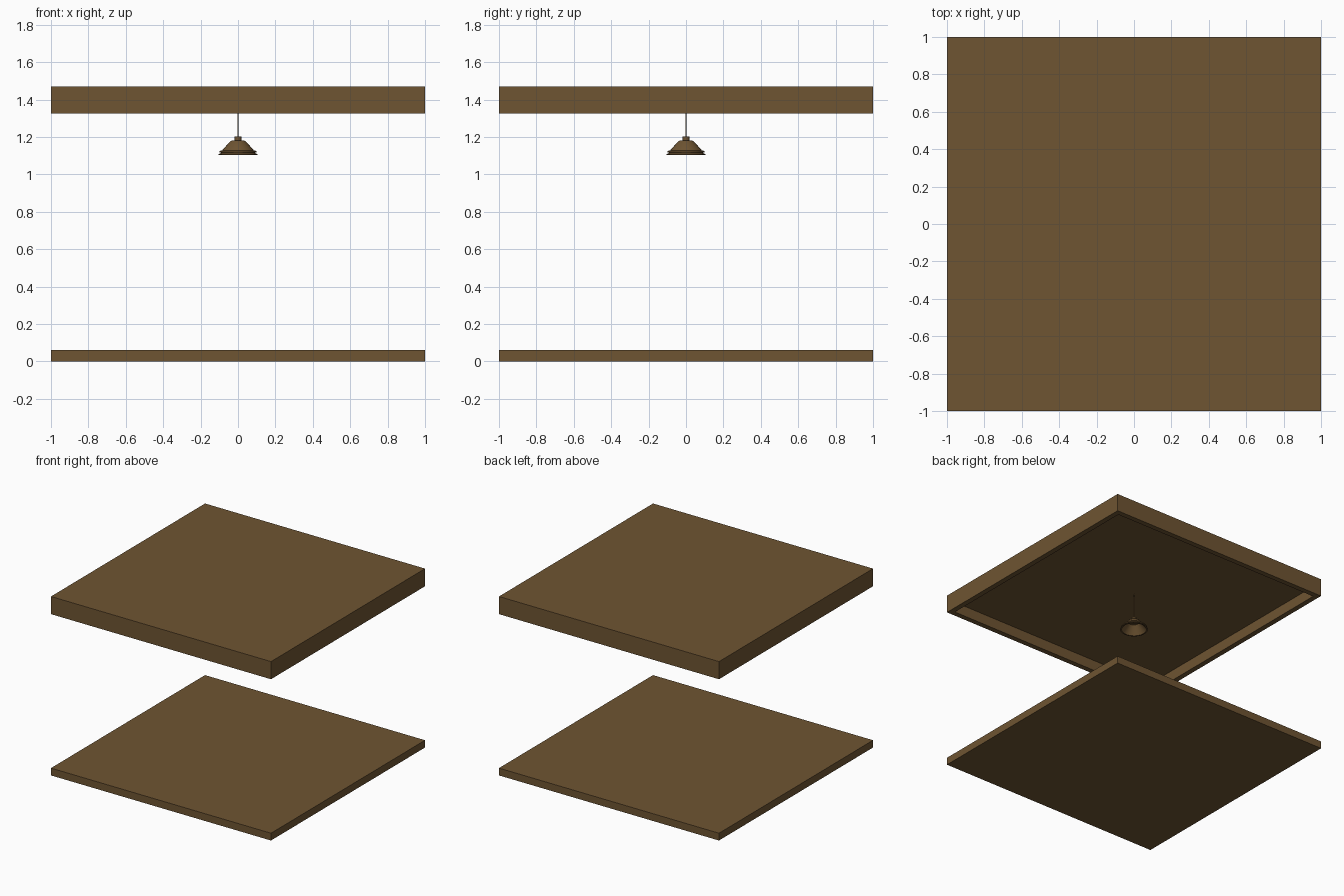
import bpy, bmesh, math
from mathutils import Matrix

cube = bpy.data.objects.get("Cube")
if cube:
    bpy.data.objects.remove(cube, do_unlink=True)

brown = bpy.data.materials.new("brown")
brown.use_nodes = True
colour = (0.156, 0.089, 0.032, 1)
brown.diffuse_color = colour
brown.node_tree.nodes["Principled BSDF"].inputs["Base Color"].default_value = colour


def finish(name, bm):
    bmesh.ops.recalc_face_normals(bm, faces=bm.faces)
    mesh = bpy.data.meshes.new(name)
    bm.to_mesh(mesh)
    bm.free()
    mesh.materials.append(brown)
    obj = bpy.data.objects.new(name, mesh)
    bpy.context.collection.objects.link(obj)
    return obj


def slab(name, low, high, recess=0, rim=0.06):
    """Square slab, optionally hollowed from below inside a rim."""
    bm = bmesh.new()
    size = Matrix.Diagonal((2, 2, high - low, 1))
    bmesh.ops.create_cube(bm, size=1, matrix=Matrix.Translation((0, 0, (low + high) / 2)) @ size)
    if recess:
        bm.normal_update()
        under = min(bm.faces, key=lambda f: f.normal.z)
        bmesh.ops.inset_region(bm, faces=[under], thickness=rim)
        top = bmesh.ops.extrude_face_region(bm, geom=[under])["geom"]
        bmesh.ops.delete(bm, geom=[under], context='FACES_ONLY') if under.is_valid else None
        verts = [g for g in top if isinstance(g, bmesh.types.BMVert)]
        bmesh.ops.translate(bm, verts=verts, vec=(0, 0, recess))
    return finish(name, bm)


def lathe(name, profile, sides):
    """Spin a closed (radius, height) profile round the vertical axis."""
    bm = bmesh.new()
    verts = [bm.verts.new((r, 0, z)) for r, z in profile]
    edges = [bm.edges.new((a, b)) for a, b in zip(verts, verts[1:] + verts[:1])]
    bmesh.ops.spin(bm, geom=verts + edges, cent=(0, 0, 0), axis=(0, 0, 1),
                   angle=math.tau, steps=sides, use_merge=True)
    bmesh.ops.remove_doubles(bm, verts=bm.verts, dist=0.0002)
    obj = finish(name, bm)
    bpy.ops.object.select_all(action='DESELECT')
    obj.select_set(True)
    bpy.context.view_layer.objects.active = obj
    bpy.ops.object.shade_smooth_by_angle(angle=math.radians(30))
    return obj


# Room
slab("floor", 0, 0.06)
slab("ceiling", 1.325, 1.47, recess=0.085)

# Hanging lamp: open conical shade with a stepped lip
lathe("lamp_shade", [(0, 1.182), (0.033, 1.182), (0.045, 1.174), (0.085, 1.128),
                     (0.098, 1.126), (0.098, 1.118), (0.09, 1.116), (0.104, 1.108),
                     (0.104, 1.104), (0.094, 1.104), (0.08, 1.122), (0.042, 1.168),
                     (0, 1.174)], 24)
lathe("lamp_socket", [(0, 1.178), (0.018, 1.178), (0.018, 1.204), (0, 1.204)], 16)
lathe("lamp_cord", [(0, 1.2), (0.003, 1.2), (0.003, 1.412), (0, 1.412)], 8)
